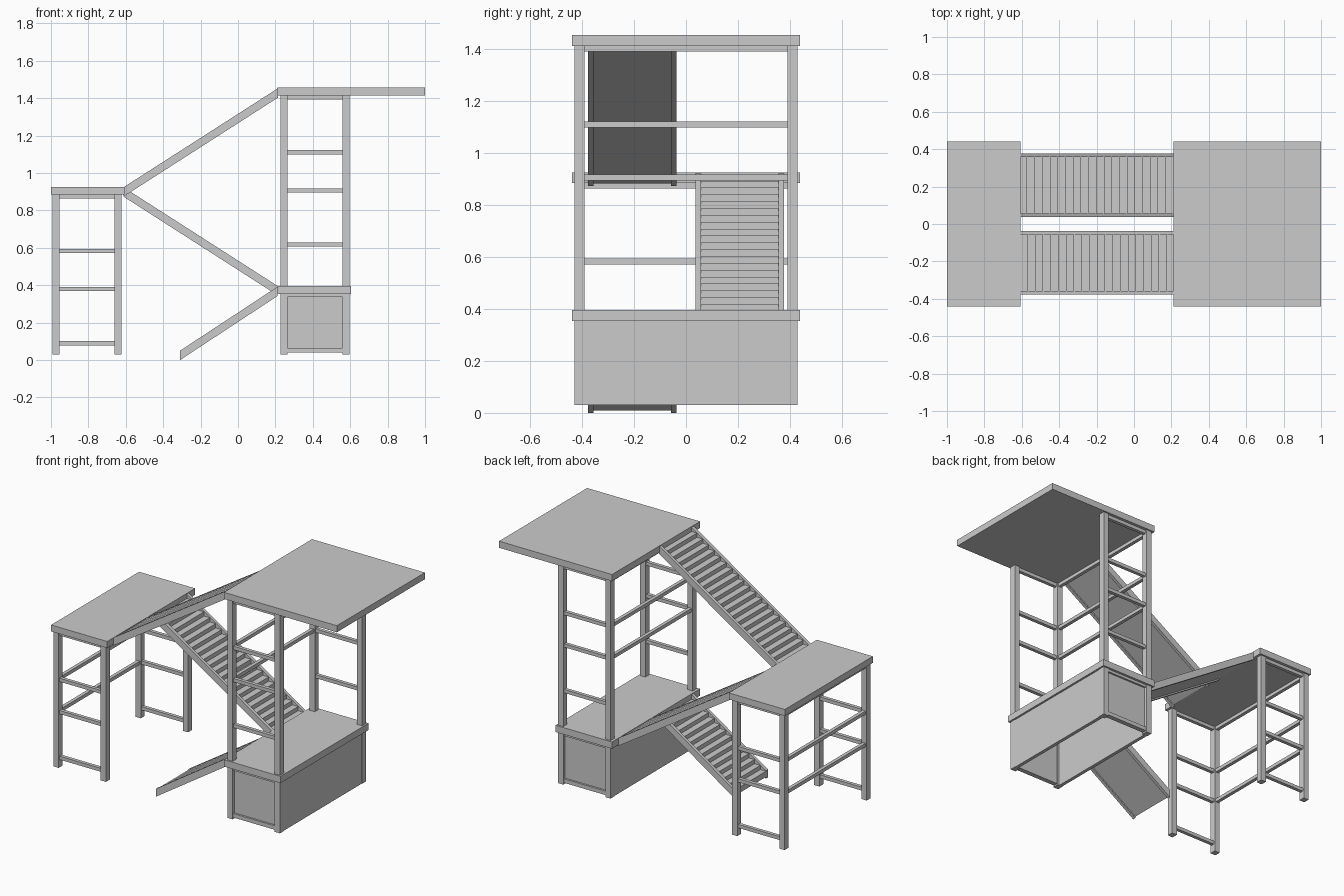
import bpy, bmesh

if "Cube" in bpy.data.objects:
    bpy.data.objects.remove(bpy.data.objects["Cube"])


def add_mesh(name, bm):
    bmesh.ops.recalc_face_normals(bm, faces=bm.faces)
    me = bpy.data.meshes.new(name)
    bm.to_mesh(me)
    bm.free()
    ob = bpy.data.objects.new(name, me)
    bpy.context.collection.objects.link(ob)
    return ob


def box(name, x0, x1, y0, y1, z0, z1):
    bm = bmesh.new()
    bmesh.ops.create_cube(bm, size=1)
    for v in bm.verts:
        v.co.x = (x0 + x1) / 2 + v.co.x * (x1 - x0)
        v.co.y = (y0 + y1) / 2 + v.co.y * (y1 - y0)
        v.co.z = (z0 + z1) / 2 + v.co.z * (z1 - z0)
    return add_mesh(name, bm)


def prism(name, pts, y0, y1):
    # extrude an (x, z) outline along y
    bm = bmesh.new()
    face = bm.faces.new([bm.verts.new((x, y0, z)) for x, z in pts])
    new = bmesh.ops.extrude_face_region(bm, geom=[face])["geom"]
    bmesh.ops.translate(bm, vec=(0, y1 - y0, 0),
                        verts=[g for g in new if isinstance(g, bmesh.types.BMVert)])
    return add_mesh(name, bm)


POST_IN, POST_OUT = 0.391, 0.43


def tower(name, x, z, post_bottom):
    # four posts, side rails, and cross rails along the inner-left side
    xa, xb = x + 0.037, x + 0.331
    for s in (-1, 1):
        y0, y1 = sorted((s * POST_IN, s * POST_OUT))
        box(name + "_post", x, xa, y0, y1, post_bottom, z + 0.887)
        box(name + "_post", xb, x + 0.368, y0, y1, post_bottom, z + 0.887)
        for h in (0.09, 0.379, 0.583, 0.875):
            box(name + "_side_rail", xa, xb, s * 0.41 - 0.011, s * 0.41 + 0.011,
                z + h - 0.011, z + h + 0.011)
    for h in (0.379, 0.583, 0.875):
        box(name + "_cross_rail", x + 0.008, x + 0.03, -POST_IN, POST_IN,
            z + h - 0.011, z + h + 0.011)


def stairs(name, x0, z0, x1, z1, side, steps):
    # (x0, z0) is the low end of the top edge, (x1, z1) the high end
    ya, yb = sorted((side * 0.037, side * 0.377))
    t = 0.05
    outline = [(x0, z0), (x1, z1), (x1, z1 - t), (x0, z0 - t)]
    prism(name + "_stringer", outline, ya, ya + 0.02)
    prism(name + "_stringer", outline, yb - 0.02, yb)
    dx, dz = (x1 - x0) / steps, (z1 - z0) / steps
    low = z0 - 0.04
    saw = [(x0, low)]
    for i in range(steps):
        h = z0 - 0.004 + i * dz
        saw += [(x0 + i * dx, h), (x0 + (i + 1) * dx, h)]
    saw.append((x1, z1 - 0.04))
    prism(name + "_steps", saw, ya + 0.02, yb - 0.02)


# Towers
tower("left_tower", -0.991, 0.0, 0.03)
tower("right_tower", 0.227, 0.528, 0.03)

# Platforms
box("left_platform", -1.0, -0.608, -0.44, 0.44, 0.885, 0.926)
box("middle_platform", 0.21, 0.605, -0.44, 0.44, 0.354, 0.397)
box("top_platform", 0.21, 1.0, -0.44, 0.44, 1.414, 1.456)

# Hollow base under the middle platform, open at the bottom
box("base_wall_right", 0.57, 0.592, -POST_IN, POST_IN, 0.03, 0.354)
box("base_wall_left", 0.23, 0.252, -POST_IN, POST_IN, 0.03, 0.354)
for s in (-1, 1):
    box("base_end_panel", 0.25, 0.572, s * 0.405 - 0.008, s * 0.405 + 0.008, 0.04, 0.354)
    for z0, z1 in ((0.04, 0.065), (0.337, 0.354)):
        box("base_end_rail", 0.264, 0.558, s * 0.41 - 0.015, s * 0.41 + 0.015, z0, z1)

# Flights of stairs
stairs("lower_stairs", -0.31, 0.05, 0.212, 0.393, -1, 13)
stairs("middle_stairs", 0.212, 0.396, -0.612, 0.924, 1, 20)
stairs("upper_stairs", -0.612, 0.924, 0.215, 1.454, -1, 20)
